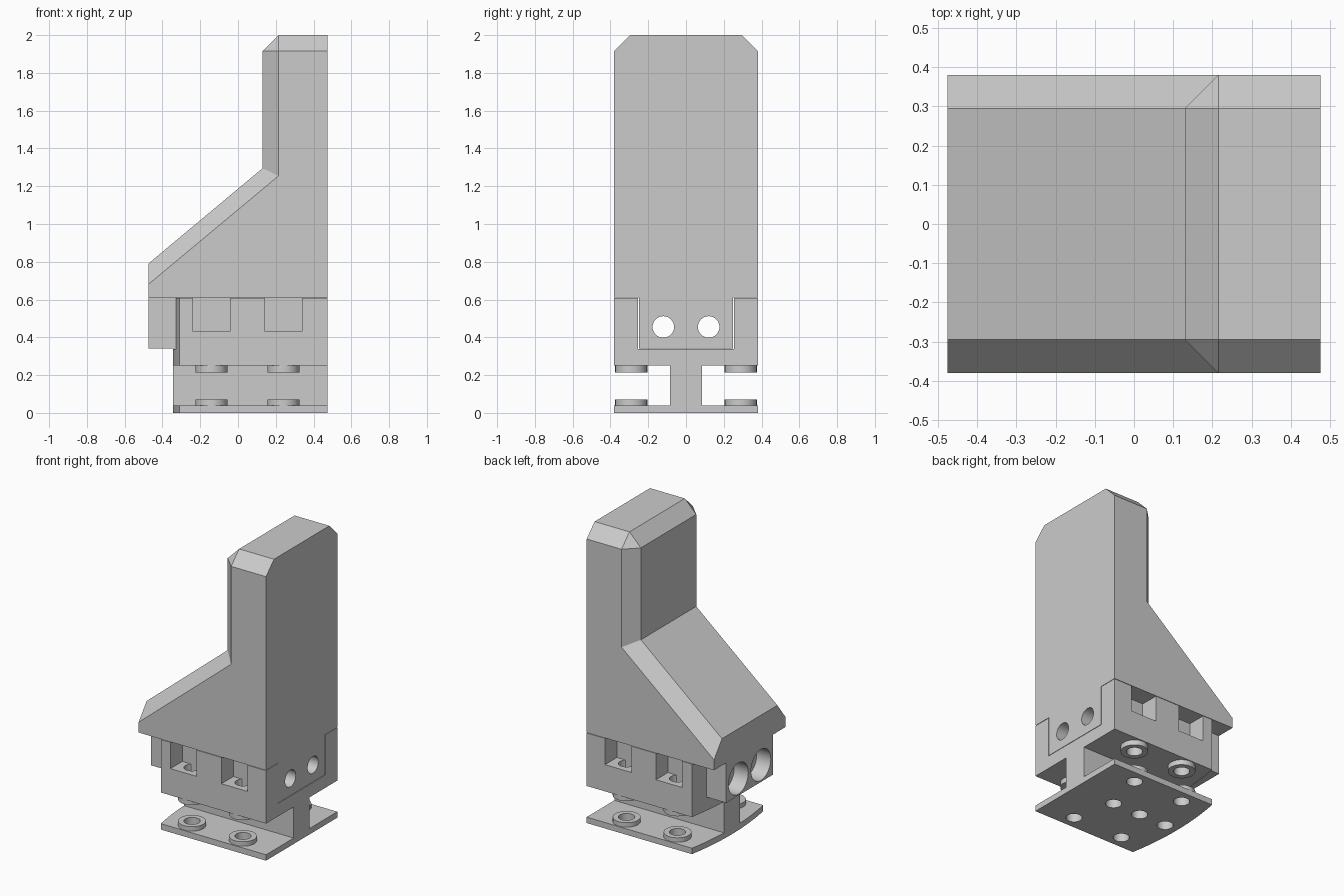
import bpy, bmesh, math
from mathutils import Matrix

old = bpy.data.objects.get("Cube")
if old:
    bpy.data.objects.remove(old, do_unlink=True)

grey = bpy.data.materials.new("plain_grey")
grey.use_nodes = True
COLOUR = (0.6, 0.6, 0.6, 1)
grey.diffuse_color = COLOUR
grey.node_tree.nodes["Principled BSDF"].inputs["Base Color"].default_value = COLOUR


def finish(name, bm):
    bmesh.ops.recalc_face_normals(bm, faces=bm.faces)
    mesh = bpy.data.meshes.new(name)
    bm.to_mesh(mesh)
    bm.free()
    mesh.materials.append(grey)
    ob = bpy.data.objects.new(name, mesh)
    bpy.context.collection.objects.link(ob)
    return ob


def prism(name, outline, z0, z1):
    bm = bmesh.new()
    face = bm.faces.new([bm.verts.new((x, y, z0)) for x, y in outline])
    grown = bmesh.ops.extrude_face_region(bm, geom=[face])["geom"]
    for v in grown:
        if isinstance(v, bmesh.types.BMVert):
            v.co.z = z1
    return finish(name, bm)


def box(name, x0, x1, y0, y1, z0, z1):
    return prism(name, [(x0, y0), (x1, y0), (x1, y1), (x0, y1)], z0, z1)


def rod(name, r, x, y, z0, z1, sides=32):
    ring = [2 * math.pi * i / sides for i in range(sides)]
    return prism(name, [(x + r * math.cos(a), y + r * math.sin(a)) for a in ring], z0, z1)


def rod_x(name, r, y, z, x0, x1):
    ob = rod(name, r, 0, 0, x0, x1)
    ob.data.transform(Matrix.Translation((0, y, z)) @ Matrix.Rotation(math.pi / 2, 4, "Y"))
    return ob


def combine(ob, parts, operation):
    for part in parts:
        mod = ob.modifiers.new("join_or_cut", "BOOLEAN")
        mod.operation, mod.solver, mod.object = operation, "EXACT", part
    graph = bpy.context.evaluated_depsgraph_get()
    mesh = bpy.data.meshes.new_from_object(ob.evaluated_get(graph))
    ob.modifiers.clear()
    ob.data = mesh
    for part in parts:
        bpy.data.objects.remove(part, do_unlink=True)


# Footprint with a gently bowed left end
def footprint(half):
    arc = [half * (1 - i / 8) for i in range(17)]
    bowed = [(-0.345 + 0.035 * (y / 0.38) ** 2, y) for y in arc]
    return bowed + [(0.475, -half), (0.475, half)]


WIDE, INNER = 0.38, 0.295
BOLT_X, BOLT_Y = (-0.14, 0.24), (-0.29, 0.29)
BOLTS = [(x, y) for x in BOLT_X for y in BOLT_Y]

# Upper body: middle and side profiles lofted to form the chamfers
middle = [(-.475, .61), (-.475, .79), (.13, 1.295), (.13, 1.915), (.215, 2), (.475, 2), (.475, .61)]
side = [(-.475, .61), (-.475, .68), (.215, 1.255), (.215, 1.915), (.215, 1.915), (.475, 1.915), (.475, .61)]
bm = bmesh.new()
rings = [[bm.verts.new((x, y, z)) for x, z in prof]
         for prof, y in ((side, -WIDE), (middle, -INNER), (middle, INNER), (side, WIDE))]
for a, b in zip(rings, rings[1:]):
    for i in range(len(a)):
        j = (i + 1) % len(a)
        bm.faces.new((a[i], a[j], b[j], b[i]))
bm.faces.new(rings[0])
bm.faces.new(rings[-1])
bmesh.ops.remove_doubles(bm, verts=bm.verts, dist=0.0001)
bmesh.ops.dissolve_degenerate(bm, edges=bm.edges, dist=0.0001)
body = finish("upper_body", bm)

# Saddle key below the body, sitting in the clamp block
combine(body, [box("saddle_key", -.475, .475, -.25, .25, .34, .63)], "UNION")

# Clamp block, web and foot plate
block = prism("clamp_block", footprint(WIDE), .25, .607)
combine(block, [box("key_channel", -1, 1, -.253, .253, .337, 1)], "DIFFERENCE")
web = prism("web", footprint(.085), .02, .27)
plate = prism("foot_plate", footprint(WIDE), 0, .04)
washers = [rod("washer", .085, x, y, z0, z1) for x, y in BOLTS for z0, z1 in ((.02, .07), (.215, .27))]
combine(block, [web, plate] + washers, "UNION")

# Hexagonal nut pockets opening outwards
cutters = []
for x, y in BOLTS:
    out = math.copysign(1, y)
    r = 0.113
    w = r * math.cos(math.pi / 6)
    hexagon = [(x - w, y - out * r / 2), (x, y - out * r), (x + w, y - out * r / 2),
               (x + w, out * .5), (x - w, out * .5)]
    cutters.append(prism("nut_pocket", hexagon, .43, .7))
    cutters.append(rod("bolt_hole", .05, x, y, -.1, .5))
cutters += [rod("centre_hole", .05, x, 0, -.1, .2) for x in (-.25, -.045, .165)]
combine(block, cutters, "DIFFERENCE")

# Cross holes with counterbores at the left end
bores = []
for y in (-.12, .12):
    bores.append(rod_x("cross_hole", .057, y, .455, -1, 1))
    bores.append(rod_x("counterbore", .105, y, .455, -1, -.37))
combine(body, bores, "DIFFERENCE")

for ob in (body, block):
    bpy.ops.object.select_all(action="DESELECT")
    ob.select_set(True)
    bpy.context.view_layer.objects.active = ob
    bpy.ops.object.shade_smooth_by_angle(angle=math.radians(25))
